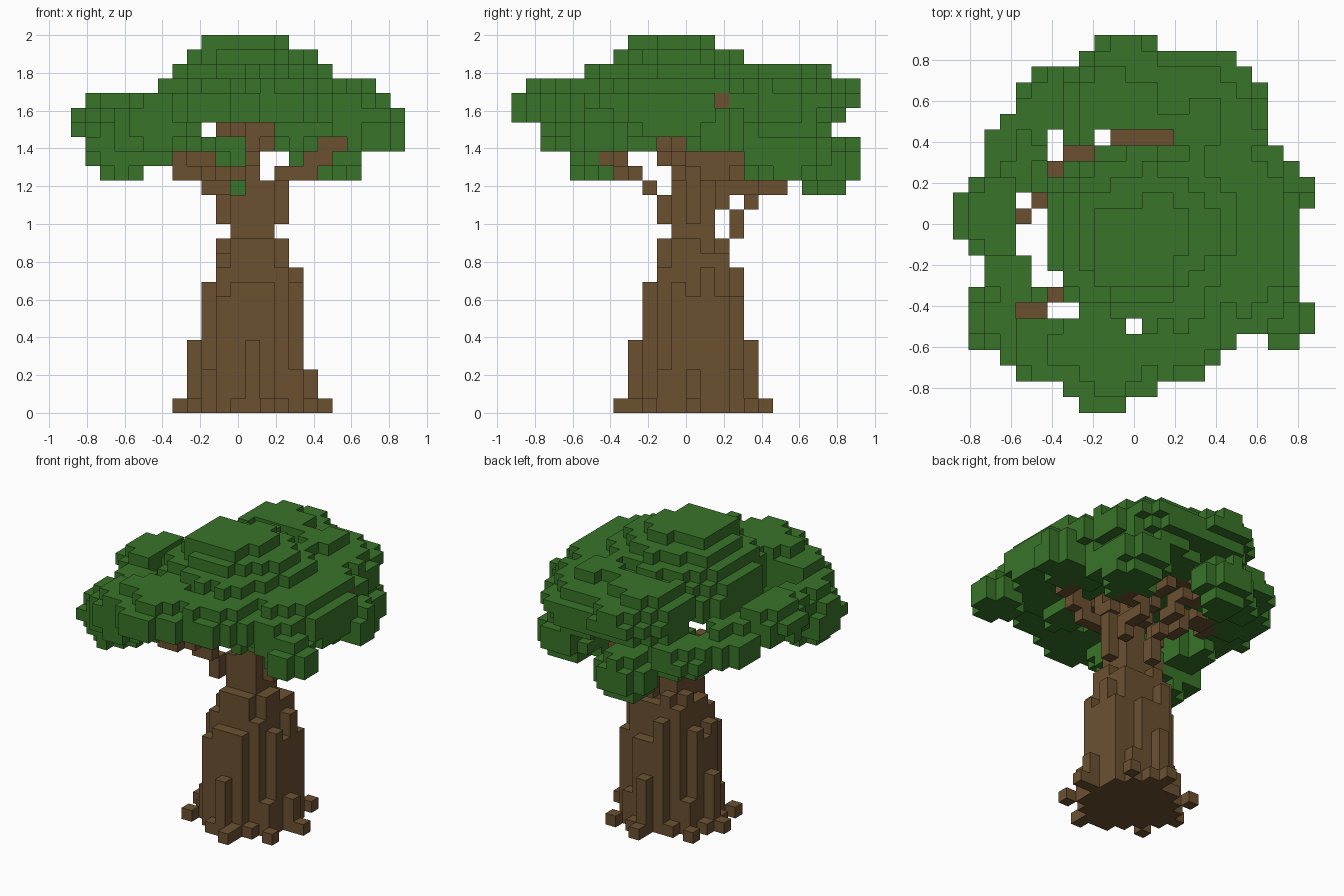
import bpy, bmesh, random
from mathutils import Vector

random.seed(4)
if "Cube" in bpy.data.objects:
    bpy.data.objects.remove(bpy.data.objects["Cube"])

S = 2 / 26                      # block size
NX, NY, NZ = 23, 24, 26         # blocks along each axis
SIDES = [Vector(d) for d in ((1, 0, 0), (-1, 0, 0), (0, 1, 0), (0, -1, 0), (0, 0, 1), (0, 0, -1))]


def material(name, colour):
    m = bpy.data.materials.new(name)
    m.use_nodes = True
    m.diffuse_color = (*colour, 1)
    m.node_tree.nodes["Principled BSDF"].inputs["Base Color"].default_value = (*colour, 1)
    return m


def centre(c):
    return Vector(((c[0] + .5 - NX / 2) * S, (c[1] + .5 - NY / 2) * S, (c[2] + .5) * S))


def block_at(p):
    return (int(p[0] / S + NX / 2), int(p[1] / S + NY / 2), int(p[2] / S))


def build(name, cells, solid, mat):
    """Make one mesh from the exposed sides of a set of blocks."""
    bm = bmesh.new()
    for c in sorted(cells):
        for d in SIDES:
            if tuple(int(a + b) for a, b in zip(c, d)) in solid:
                continue
            u = Vector((d.y, d.z, d.x))
            v = d.cross(u)
            mid = centre(c) + d * S / 2
            corners = [mid + (u * a + v * b) * S / 2 for a, b in ((-1, -1), (1, -1), (1, 1), (-1, 1))]
            bm.faces.new([bm.verts.new(p) for p in corners])
    bmesh.ops.remove_doubles(bm, verts=bm.verts[:], dist=S / 20)
    mesh = bpy.data.meshes.new(name)
    bm.to_mesh(mesh)
    bm.free()
    mesh.materials.append(mat)
    obj = bpy.data.objects.new(name, mesh)
    bpy.context.collection.objects.link(obj)


# Canopy clumps: centre, radii, lowest height
CLUMPS = [
    ((.07, -.05, 1.5), (.56, .54, .5), 1.54),       # dome
    ((0, -.12, 1.92), (.25, .26, .09), 1.92),
    ((-.13, -.52, 1.6), (.36, .4, .2), 1.54),       # front
    ((.16, -.5, 1.61), (.34, .29, .2), 1.54),
    ((.32, -.3, 1.5), (.13, .2, .13), 1.38),
    ((.52, -.06, 1.6), (.3, .5, .21), 1.46),        # right side
    ((.62, .17, 1.5), (.26, .18, .18), 1.38),
    ((.73, -.46, 1.47), (.16, .15, .13), 1.38),
    ((.28, .46, 1.62), (.4, .39, .2), 1.46),        # back
    ((-.1, .56, 1.68), (.27, .28, .19), 1.54),
    ((-.05, .63, 1.66), (.29, .29, .14), 1.54),
    ((-.08, .74, 1.32), (.18, .19, .17), 1.15),     # low clumps at the back
    ((.47, .52, 1.38), (.2, .26, .18), 1.23),
    ((-.36, .56, 1.44), (.22, .22, .12), 1.31),
    ((-.54, .32, 1.47), (.2, .24, .12), 1.38),      # left side
    ((-.67, .04, 1.56), (.21, .22, .15), 1.46),
    ((-.6, -.2, 1.5), (.13, .26, .15), 1.38),
    ((-.62, -.46, 1.42), (.2, .19, .2), 1.23),
    ((-.42, -.58, 1.53), (.23, .2, .19), 1.31),
]
leaf = set()
for mid, radii, low in CLUMPS:
    for i in range(NX):
        for j in range(NY):
            for k in range(NZ):
                p = centre((i, j, k))
                q = sum(((p[n] - mid[n]) / radii[n]) ** 2 for n in range(3))
                if p.z > low and q < 1 + random.uniform(-.1, .08):
                    leaf.add((i, j, k))

# Open gaps between the dome and the outer clumps, as block columns per row
GAPS = {5: [11], 6: [4, 5, 6, 7], 7: [6], 8: [6], 10: [4, 5], 11: [4, 5], 12: [4, 5], 13: [4, 5],
        15: [6], 16: [6, 7, 8], 17: [6, 9, 10, 11, 12, 13]}
leaf = {c for c in leaf if c[0] not in GAPS.get(c[1], [])}

# Trunk: upright columns that get shorter away from the middle
trunk = set()
for dx in range(-4, 5):
    for dy in range(-4, 5):
        r = dx * dx + dy * dy
        if r <= 2:
            h = 18
        elif r <= 5:
            h = random.choice((11, 12))
        elif r <= 8:
            h = random.choice((10, 11))
        elif r <= 10:
            h = random.choice((8, 9, 10))
        elif r <= 13:
            h = random.choice((1, 3, 8))
        elif r == 16:
            h = random.choice((2, 3, 4, 5))
        elif r == 17:
            h = random.choice((0, 1, 1, 2))
        else:
            h = 0
        trunk |= {(12 + dx, 12 + dy, k) for k in range(h)}
# Root tips around the foot
ROOTS = [(5, 0), (4, -3), (1, -5), (3, 4), (-4, 3), (-5, 0), (-4, -3), (0, 5)]
trunk |= {(12 + dx, 12 + dy, 0) for dx, dy in ROOTS}
# Fork in the upper trunk
trunk -= {(11, j, k) for j in range(11, 14) for k in (15, 16, 17)}
trunk -= {(13, j, k) for j in range(11, 14) for k in (16, 17)}
trunk |= {(14, 12, k) for k in (13, 14, 15)}

# Branches: paths of blocks reaching into the clumps
PATHS = [
    [(-.08, -.12, 1.04), (-.08, -.12, 1.12), (-.08, -.19, 1.19), (-.2, -.27, 1.27),
     (-.31, -.35, 1.27), (-.38, -.35, 1.35), (-.5, -.42, 1.35), (-.54, -.5, 1.35)],
    [(.22, .03, 1.2), (.3, -.02, 1.27), (.45, -.04, 1.35), (.54, -.04, 1.42), (.6, .1, 1.55), (.7, .19, 1.65)],
    [(-.08, .1, 1.2), (-.15, .2, 1.27), (-.23, .35, 1.35), (-.31, .27, 1.35), (-.38, .27, 1.42),
     (-.46, .12, 1.42), (-.54, .04, 1.5)],
    [(.08, .27, .96), (.08, .27, 1.04), (.08, .35, 1.12), (.08, .42, 1.19), (.02, .66, 1.3)],
    [(.08, .15, 1.3), (.08, .35, 1.42), (.15, .42, 1.5), (-.08, .42, 1.5)],
    [(.22, .19, 1.12), (.22, .27, 1.19), (.3, .35, 1.27), (.46, .46, 1.35)],
    [(.08, -.04, 1.36), (.08, -.19, 1.42), (.08, -.19, 1.5), (-.04, -.3, 1.58)],
    [(.08, .04, 1.36), (.08, .04, 1.58)],
    [(.08, 0, 1.42), (.15, -.04, 1.42), (.15, -.12, 1.5), (.25, -.25, 1.58)],
]
branch = set()
for path in PATHS:
    for a, b in zip(path, path[1:]):
        a, b = Vector(a), Vector(b)
        branch |= {block_at(a.lerp(b, t / 20)) for t in range(21)}
branch -= trunk
leaf -= branch | trunk

solid = leaf | trunk | branch
bark_brown = material("bark_brown", (.148, .082, .031))
leaf_green = material("leaf_green", (.04, .174, .022))
build("trunk", trunk, solid, bark_brown)
build("branches", branch, solid, bark_brown)
build("canopy", leaf, solid, leaf_green)
